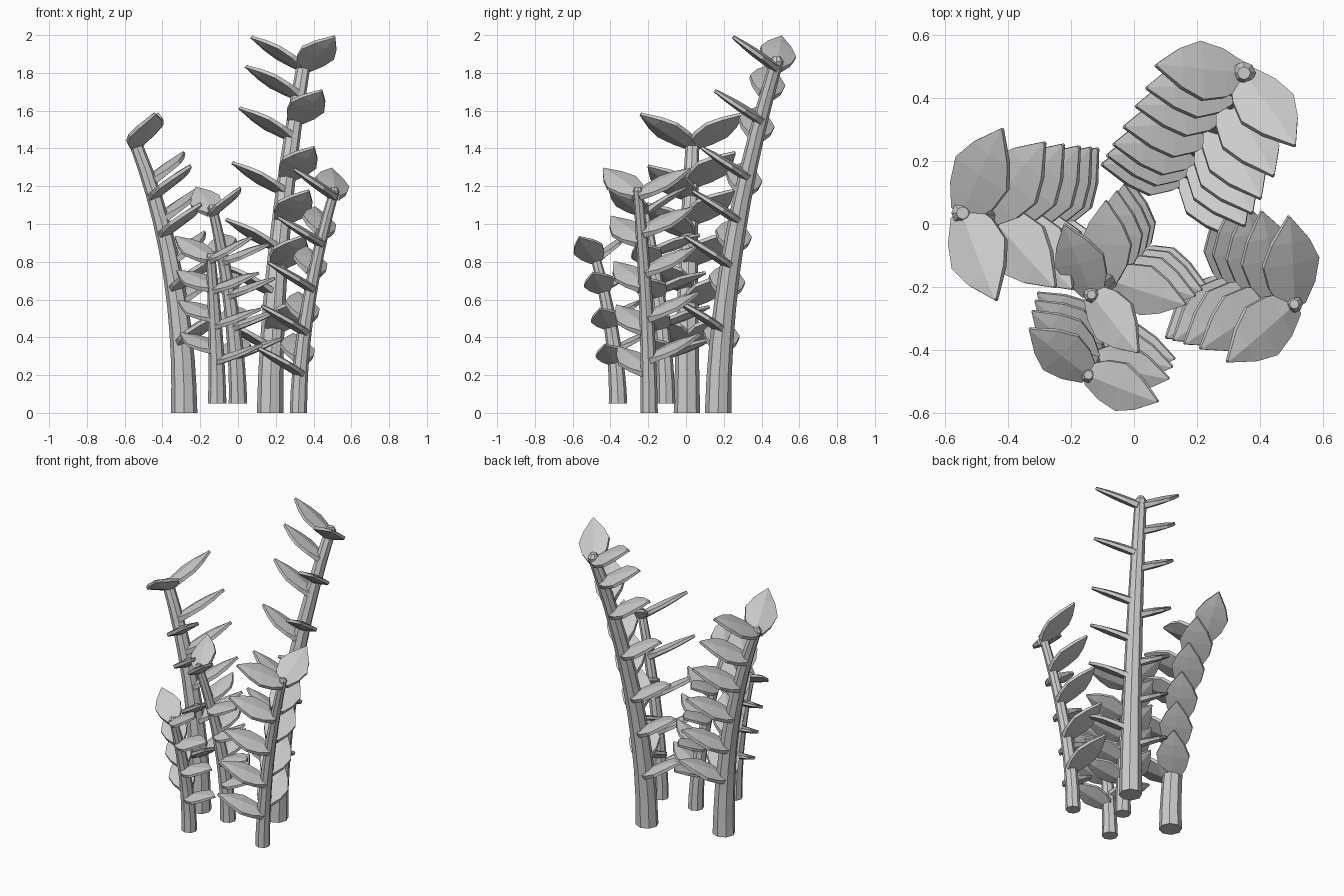
import bpy, bmesh, math
from mathutils import Vector, Matrix

if "Cube" in bpy.data.objects:
    bpy.data.objects.remove(bpy.data.objects["Cube"])

grey = bpy.data.materials.new("grey")
grey.diffuse_color = (0.6, 0.6, 0.6, 1)
grey.use_nodes = True
grey.node_tree.nodes["Principled BSDF"].inputs["Base Color"].default_value = grey.diffuse_color


def finish(bm, name, smooth=False):
    bmesh.ops.recalc_face_normals(bm, faces=bm.faces)
    me = bpy.data.meshes.new(name)
    bm.to_mesh(me)
    bm.free()
    me.materials.append(grey)
    ob = bpy.data.objects.new(name, me)
    bpy.context.collection.objects.link(ob)
    if smooth:
        bpy.ops.object.select_all(action='DESELECT')
        ob.select_set(True)
        bpy.context.view_layer.objects.active = ob
        bpy.ops.object.shade_smooth_by_angle(angle=math.radians(30))


def loft(bm, rings):
    """Skin a list of point rings and cap both ends."""
    loops = [[bm.verts.new(p) for p in r] for r in rings]
    n = len(loops[0])
    for a, b in zip(loops, loops[1:]):
        for i in range(n):
            j = (i + 1) % n
            bm.faces.new((a[i], a[j], b[j], b[i]))
    bm.faces.new(loops[0][::-1])
    bm.faces.new(loops[-1])


def centre(base, top, power, z):
    """Stem centre line: upright at the foot, bending outward with height."""
    t = max(0.0, (z - base[2]) / (top[2] - base[2]))
    f = t ** power
    return Vector((base[0] + (top[0] - base[0]) * f,
                   base[1] + (top[1] - base[1]) * f, z))


def stem(name, base, top, power, r0, r1):
    rings = []
    def ring(c, r):
        return [c + Vector((r * math.cos(k * math.pi / 4), r * math.sin(k * math.pi / 4), 0))
                for k in range(8)]
    steps = 10
    for i in range(steps + 1):
        t = i / steps
        c = centre(base, top, power, base[2] + (top[2] - base[2]) * t)
        rings.append(ring(c, r0 + (r1 - r0) * t))
    # rounded tip
    rings.append(ring(Vector(top) + Vector((0, 0, r1 * 0.75)), r1 * 0.55))
    bm = bmesh.new()
    loft(bm, rings)
    finish(bm, name, True)


# leaf outline: distance along, half width, rim half thickness, ridge half thickness
LEAF = [(0.0, 0.13, 0.050, 0.080), (0.22, 0.25, 0.035, 0.080), (0.48, 0.305, 0.030, 0.075),
        (0.72, 0.205, 0.030, 0.060), (1.0, 0.012, 0.020, 0.030)]


def leaf(bm, origin, azimuth, rise, roll, length):
    m = (Matrix.Translation(origin) @ Matrix.Rotation(math.radians(azimuth), 4, 'Z')
         @ Matrix.Rotation(-math.radians(rise), 4, 'Y')
         @ Matrix.Rotation(math.radians(roll), 4, 'X'))
    rings = []
    for t, w, e, h in LEAF:
        pts = [(-w, e), (0, h), (w, e), (w, -e), (0, -h), (-w, -e)]
        rings.append([m @ (Vector((t, y, z)) * length) for y, z in pts])
    loft(bm, rings)


# name, foot, tip, bend, radii, leaf length, rise of top and lower leaves,
# then two leaf columns: (top azimuth, lower azimuth, heights)
PLANTS = [
    ("tall_back", (0.17, 0.17, 0), (0.35, 0.48, 1.86), 1.8, 0.070, 0.037, 0.32, 30, 29,
     (173, 179, (1.83, 1.68, 1.46, 1.17, 0.87, 0.63, 0.34)),
     (307, 301, (1.83, 1.55, 1.25, 1.02, 0.78, 0.44))),
    ("left", (-0.285, 0.005, 0), (-0.545, 0.035, 1.435), 2.2, 0.070, 0.036, 0.335, 29, 28,
     (66, 52, (1.42, 1.22, 1.02, 0.80, 0.58, 0.37)),
     (290, 311, (1.42, 1.15, 0.95, 0.66, 0.37))),
    ("right", (0.32, -0.195, 0), (0.51, -0.255, 1.175), 1.8, 0.046, 0.027, 0.31, 27, 26,
     (92, 99, (1.15, 0.95, 0.74, 0.50, 0.28)),
     (222, 216, (1.15, 0.90, 0.66, 0.43, 0.21))),
    ("middle", (0.0, -0.105, 0.05), (-0.135, -0.225, 1.085), 1.8, 0.049, 0.026, 0.27, 29, 20,
     (113, 91, (1.06, 0.85, 0.65, 0.47, 0.30)),
     (307, 341, (1.06, 0.80, 0.62, 0.45, 0.30))),
    ("front", (-0.11, -0.36, 0.05), (-0.145, -0.48, 0.825), 1.8, 0.049, 0.026, 0.265, 27, 20,
     (143, 140, (0.81, 0.66, 0.50, 0.33)),
     (338, 347, (0.81, 0.65, 0.46, 0.27))),
]

for name, base, top, power, r0, r1, length, rise, low_rise, *columns in PLANTS:
    stem(name + "_stem", base, top, power, r0, r1)
    inward = math.atan2(base[1] - top[1], base[0] - top[0])
    bm = bmesh.new()
    for top_az, low_az, heights in columns:
        # leaves tilt so the side away from the cluster hangs lower
        side = -1 if math.sin(math.radians(top_az) - inward) > 0 else 1
        for i, z in enumerate(heights):
            roll = side * (8 + 12 * z / top[2])
            az, up = (top_az, rise) if i == 0 else (low_az, low_rise)
            leaf(bm, centre(base, top, power, z), az, up, roll, length)
    finish(bm, name + "_leaves")
